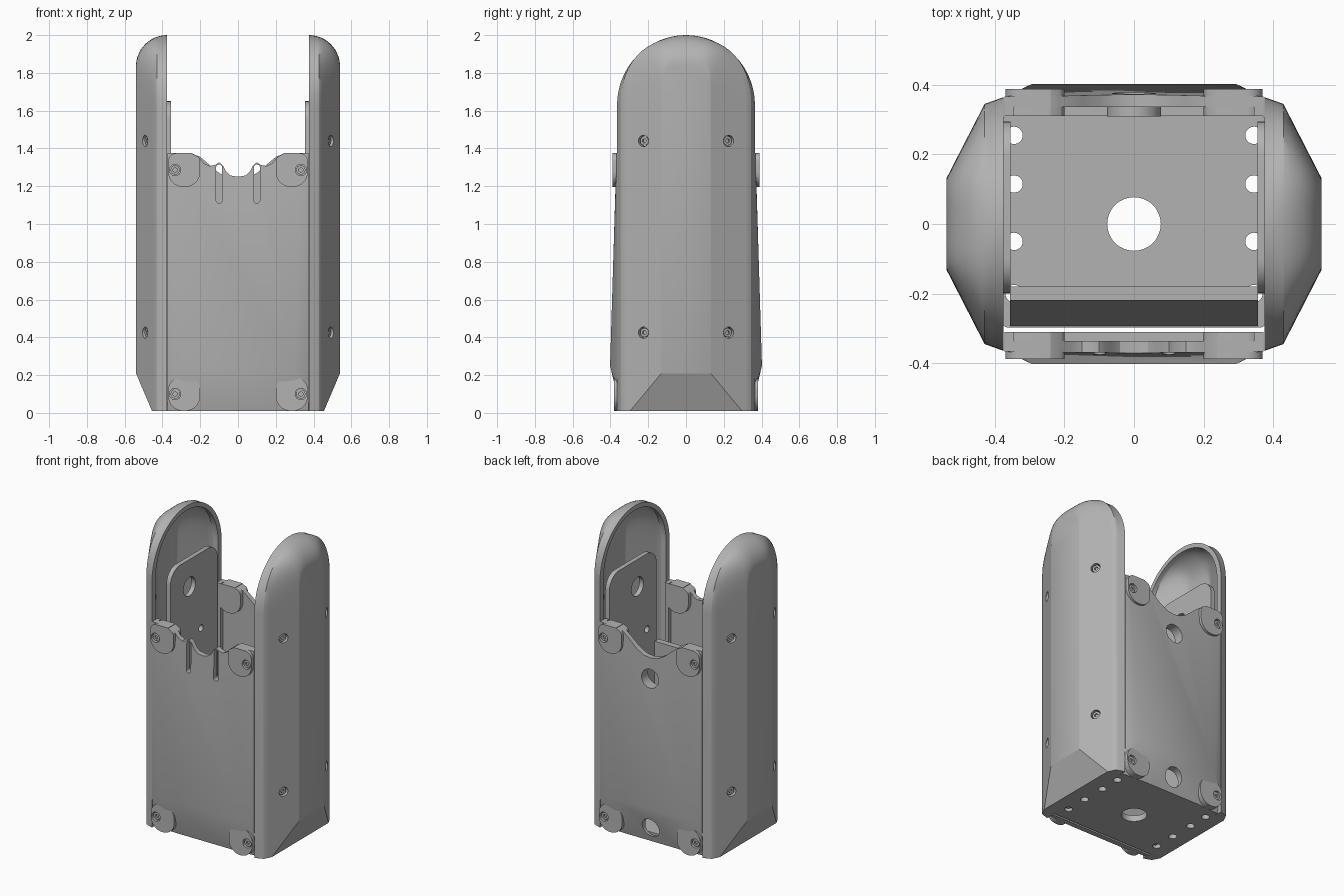
import bpy, bmesh, math
from mathutils import Vector, Matrix

if "Cube" in bpy.data.objects:
    bpy.data.objects.remove(bpy.data.objects["Cube"], do_unlink=True)

grey = bpy.data.materials.new("plain grey")
grey.use_nodes = True
COLOUR = (0.45, 0.45, 0.45, 1)
grey.diffuse_color = COLOUR
grey.node_tree.nodes["Principled BSDF"].inputs["Base Color"].default_value = COLOUR


def finish(name, bm):
    bmesh.ops.remove_doubles(bm, verts=bm.verts, dist=1e-5)
    bmesh.ops.recalc_face_normals(bm, faces=bm.faces)
    mesh = bpy.data.meshes.new(name)
    bm.to_mesh(mesh)
    bm.free()
    ob = bpy.data.objects.new(name, mesh)
    mesh.materials.append(grey)
    bpy.context.scene.collection.objects.link(ob)
    return ob


def activate(ob):
    bpy.ops.object.select_all(action='DESELECT')
    ob.select_set(True)
    bpy.context.view_layer.objects.active = ob


def cut(ob, cutters):
    activate(ob)
    for c in cutters:
        c.hide_render = True
        mod = ob.modifiers.new("cut", 'BOOLEAN')
        mod.operation, mod.solver, mod.object = 'DIFFERENCE', 'EXACT', c
        bpy.ops.object.modifier_apply(modifier=mod.name)
        bpy.data.objects.remove(c, do_unlink=True)


def smooth(ob):
    activate(ob)
    bpy.ops.object.shade_smooth_by_angle(angle=math.radians(30))


def loft(name, rings):
    bm = bmesh.new()
    rows = [[bm.verts.new(p) for p in ring] for ring in rings]
    n = len(rows[0])
    for a, b in zip(rows, rows[1:]):
        for i in range(n):
            j = (i + 1) % n
            bm.faces.new((a[i], a[j], b[j], b[i]))
    bm.faces.new(rows[0])
    bm.faces.new(rows[-1])
    return finish(name, bm)


def prism(name, outline, axis, a, b):
    place = {'x': lambda u, v, d: (d, u, v),
             'y': lambda u, v, d: (u, d, v),
             'z': lambda u, v, d: (u, v, d)}[axis]
    return loft(name, [[place(u, v, d) for u, v in outline] for d in (a, b)])


def rounded(u0, u1, v0, v1, r0, r1):
    # rectangle with its own corner radius at the bottom and the top
    pts = []
    for k, (u, v, r) in enumerate(((u1 - r1, v1 - r1, r1), (u0 + r1, v1 - r1, r1),
                                   (u0 + r0, v0 + r0, r0), (u1 - r0, v0 + r0, r0))):
        for i in range(9):
            t = (k + i / 8) * math.pi / 2
            pts.append((u + r * math.cos(t), v + r * math.sin(t)))
    return pts


def hull(name, points):
    bm = bmesh.new()
    for p in points:
        bm.verts.new(p)
    bmesh.ops.convex_hull(bm, input=bm.verts)
    return finish(name, bm)


def cyl(name, r, centre, axis, depth, sides=32):
    bm = bmesh.new()
    turn = Vector(axis).to_track_quat('Z', 'Y').to_matrix().to_4x4()
    bmesh.ops.create_cone(bm, cap_ends=True, segments=sides, radius1=r, radius2=r,
                          depth=depth, matrix=Matrix.Translation(centre) @ turn)
    return finish(name, bm)


def screw(name, centre, axis):
    # screw head with a hexagonal socket
    head = cyl(name, 0.024, centre, axis, 0.02)
    cut(head, [cyl("socket", 0.012, Vector(centre) + Vector(axis).normalized() * 0.01, axis, 0.02, 6)])
    smooth(head)


# Side shells: arched outlines that shrink towards the outer face
INNER, BULGE, SPRING = 0.375, 0.165, 1.63


def shell_rings(s, wall):
    xs = {INNER + BULGE * math.sin(i * math.pi / 28) for i in range(15)} | {0.43, 0.455}
    rings = []
    for x in sorted(xs):
        if x < 0.43:
            w = 0.365 - (x - INNER) * 0.36
        else:
            w = 0.345 - (x - 0.43) * 1.95
        k = (x - INNER) / BULGE
        top = 2.0 - BULGE * (1 - math.sqrt(max(0, 1 - k * k)))
        z0 = 0.01 + max(0, x - 0.455) * 2.35 + wall
        w, h, e = w - wall, top - wall - SPRING, 2 / (2 + 2.5 * k * k)
        ring = [(w, z0)]
        for i in range(33):
            t = math.pi * i / 32
            c, q = math.cos(t), max(0, math.sin(t))
            ring.append((math.copysign(abs(c) ** e, c) * w, SPRING + h * q ** e))
        ring.append((-w, z0))
        rings.append([(s * (x - wall * 0.9), y, z) for y, z in ring])
    return rings


for s, side in ((1, "left"), (-1, "right")):
    shell = loft(side + "_shell", shell_rings(s, 0))
    cutters = [loft("hollow", shell_rings(s, 0.028))]
    spots = [(sy, z) for sy in (1, -1) for z in (0.425, 1.44)]
    for sy, z in spots:
        cutters.append(cyl("drill", 0.03, (s * 0.491, sy * 0.225, z), (s * 0.89, sy * 0.455, 0), 0.09))
    cut(shell, cutters)
    smooth(shell)
    for sy, z in spots:
        screw(side + "_shell_screw", (s * 0.472, sy * 0.216, z), (s * 0.89, sy * 0.455, 0))

    # Inner side panel with a large hole
    panel = prism(side + "_panel", rounded(-0.2, 0.295, 0.04, 1.65, 0.02, 0.1), 'x', s * 0.355, s * 0.385)
    cut(panel, [cyl("drill", r, (s * 0.37, y, z), (1, 0, 0), 0.1)
                for r, y, z in ((0.062, 0.0, 1.47), (0.022, -0.1, 1.15), (0.022, 0.12, 1.15))])
    smooth(panel)

# Floor with a centre hole and a row of holes at each side
floor = prism("floor", rounded(-0.376, 0.376, -0.297, 0.312, 0.01, 0.01), 'z', 0.01, 0.05)
drills = [cyl("drill", 0.077, (0, 0, 0), (0, 0, 1), 0.3, 48)]
drills += [cyl("drill", 0.025, (sx * 0.345, y, 0), (0, 0, 1), 0.3)
           for sx in (1, -1) for y in (0.255, 0.115, -0.05, -0.2)]
cut(floor, drills)
smooth(floor)

# Leaning front wall of the inner tray
prism("tray_wall", [(-0.18, 0.03), (-0.295, 0.03), (-0.22, 1.04), (-0.18, 1.04)], 'x', -0.357, 0.357)

# Front and back covers
front_edge = [(0, 1.25), (0.04, 1.257), (0.065, 1.28), (0.08, 1.31), (0.1, 1.327), (0.12, 1.313),
              (0.15, 1.307), (0.18, 1.32), (0.21, 1.355), (0.24, 1.372)]
back_edge = [(0, 1.235), (0.05, 1.243), (0.1, 1.27), (0.15, 1.313), (0.2, 1.355), (0.24, 1.372)]

for d, side, edge in ((-1, "front", front_edge), (1, "back", back_edge)):
    corners = [(0.372, 0.31, 0.01), (0.372, 0.31, 1.375), (0.372, 0.366, 1.375), (0.35, 0.368, 1.375),
               (0.295, 0.402, 0.25), (0.372, 0.366, 0.2), (0.2, 0.345, 0.01), (0.372, 0.335, 0.01)]
    cover = hull(side + "_cover", [(m * x, d * y, z) for x, y, z in corners for m in (1, -1)])
    wave = [(-x, z) for x, z in reversed(edge[1:])] + edge
    cutters = [prism("hollow", [(-0.345, 0.03), (0.345, 0.03), (0.345, 1.5), (-0.345, 1.5)], 'y', d * 0.2, d * 0.337),
               prism("wave", wave + [(0.24, 1.5), (-0.24, 1.5)], 'y', d * 0.2, d * 0.5)]
    if d < 0:
        # two cable slots
        for m in (1, -1):
            cutters.append(prism("slot", rounded(m * 0.1 - 0.016, m * 0.1 + 0.016, 1.11, 1.315, 0.0155, 0.0155),
                                 'y', -0.2, -0.5))
    else:
        cutters += [cyl("drill", 0.062, (0, 0.36, z), (0, 1, 0), 0.3) for z in (0.11, 1.1)]
    cut(cover, cutters)
    smooth(cover)
    if d > 0:
        # ring behind the upper opening
        ring = cyl("back_ring", 0.078, (0, 0.326, 1.1), (0, 1, 0), 0.034)
        cut(ring, [cyl("drill", 0.062, (0, 0.33, 1.1), (0, 1, 0), 0.2)])
        smooth(ring)

    # Rounded screw tabs at the corners
    for m in (1, -1):
        for z, out in ((0.1, 0.382), (1.286, 0.389)):
            tab = prism(side + "_tab", rounded(min(m * 0.2, m * 0.37), max(m * 0.2, m * 0.37),
                                               z - 0.09, z + 0.089, 0.08, 0.07 if z < 1 else 0.045),
                        'y', d * 0.31, d * out)
            cutters = [cyl("drill", 0.03, (m * 0.333, d * out, z), (0, 1, 0), 0.05)]
            if z > 1:
                cutters.append(prism("wave", wave + [(0.24, 1.5), (-0.24, 1.5)], 'y', d * 0.2, d * 0.5))
            cut(tab, cutters)
            smooth(tab)
            screw(side + "_tab_screw", (m * 0.333, d * (out - 0.019), z), (0, d, 0))
